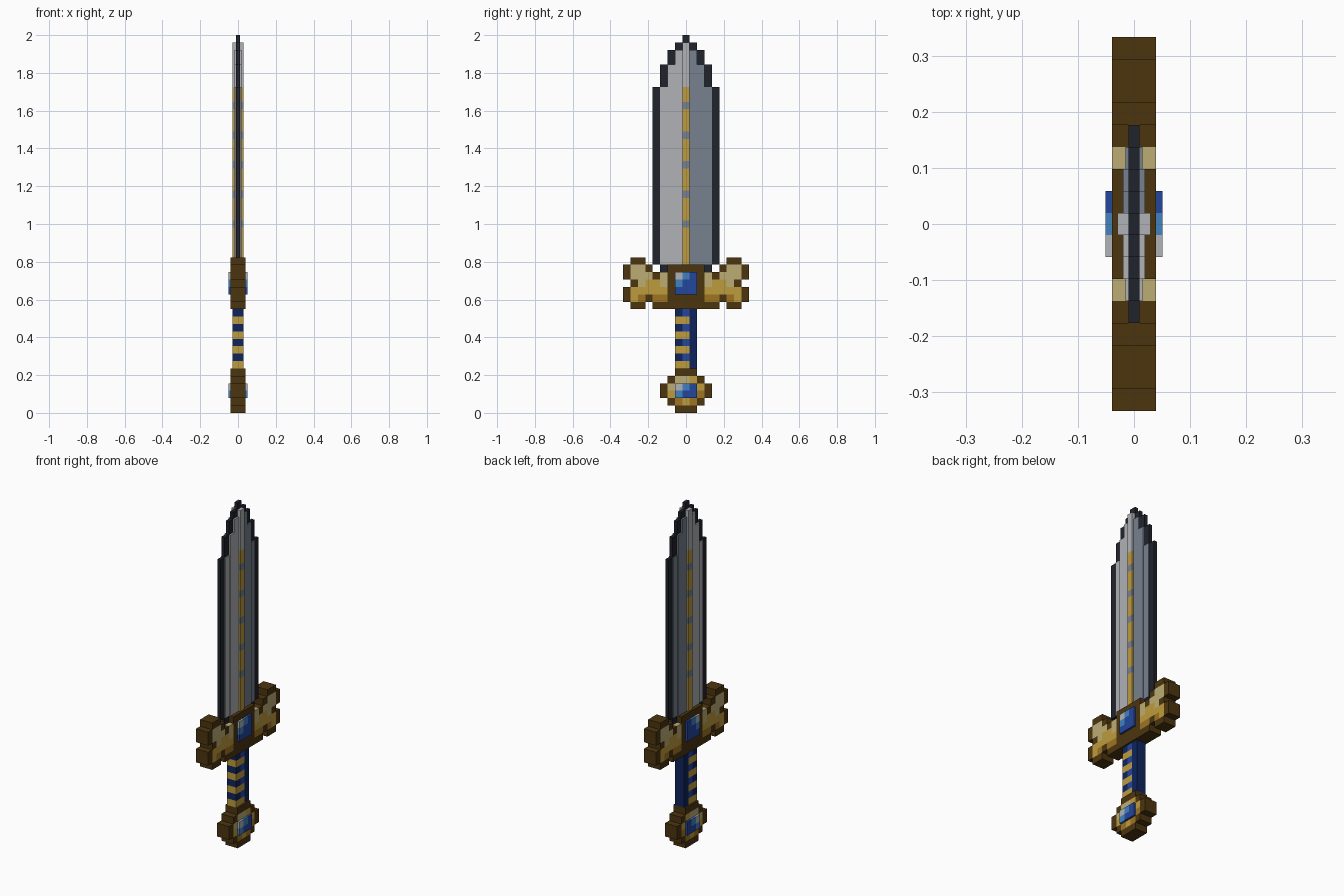
import bpy, bmesh

if "Cube" in bpy.data.objects:
    bpy.data.objects.remove(bpy.data.objects["Cube"])

V = 2 / 51  # size of one block: the sword is 17 blocks wide and 51 high


def linear(c):
    c /= 255
    return c / 12.92 if c <= 0.04045 else ((c + 0.055) / 1.055) ** 2.4


# Letter -> name and colour
PALETTE = {
    "B": ("brown", (76, 53, 15)),
    "K": ("near black", (33, 35, 44)),
    "S": ("silver", (176, 178, 182)),
    "T": ("slate", (119, 129, 143)),
    "G": ("gold", (190, 155, 60)),
    "L": ("pale gold", (188, 174, 118)),
    "D": ("dark gold", (158, 117, 36)),
    "U": ("blue", (35, 70, 158)),
    "C": ("light blue", (66, 130, 192)),
    "N": ("navy", (14, 36, 92)),
}
MATS = {}
for key, (label, rgb) in PALETTE.items():
    m = bpy.data.materials.new(label)
    m.diffuse_color = (*[linear(c) for c in rgb], 1)
    m.use_nodes = True
    m.node_tree.nodes["Principled BSDF"].inputs["Base Color"].default_value = m.diffuse_color
    MATS[key] = m


def build(name, cells):
    """cells: {(column, row): (colour letter, half thickness in blocks)}"""
    me = bpy.data.meshes.new(name)
    keys = sorted({k for k, _ in cells.values()})
    for k in keys:
        me.materials.append(MATS[k])
    bm = bmesh.new()

    def quad(points, mat):
        f = bm.faces.new([bm.verts.new((x * V, y * V, z * V)) for x, y, z in points])
        f.material_index = mat

    for (c, r), (k, h) in cells.items():
        mat = keys.index(k)
        corners = [(c - .5, r), (c + .5, r), (c + .5, r + 1), (c - .5, r + 1)]
        quad([(h, y, z) for y, z in corners], mat)
        quad([(-h, y, z) for y, z in reversed(corners)], mat)
        # side walls, only where the neighbour is missing or thinner
        for i, (dc, dr) in enumerate([(0, -1), (1, 0), (0, 1), (-1, 0)]):
            near = cells.get((c + dc, r + dr), ("", 0))[1]
            if near >= h:
                continue
            (y0, z0), (y1, z1) = corners[i], corners[(i + 1) % 4]
            spans = [(-h, h)] if near == 0 else [(-h, -near), (near, h)]
            for a, b in spans:
                quad([(a, y0, z0), (a, y1, z1), (b, y1, z1), (b, y0, z0)], mat)
    bmesh.ops.remove_doubles(bm, verts=bm.verts, dist=1e-5)
    bmesh.ops.dissolve_limit(bm, angle_limit=0.01, verts=bm.verts,
                             edges=bm.edges, delimit={'MATERIAL'})
    bmesh.ops.recalc_face_normals(bm, faces=bm.faces)
    bm.to_mesh(me)
    bm.free()
    ob = bpy.data.objects.new(name, me)
    bpy.context.collection.objects.link(ob)
    return ob


def pattern(rows, left, top, half, mirror=False):
    """Turn rows of letters (top row first) into cells."""
    cells = {}
    for i, row in enumerate(rows):
        for j, k in enumerate(row):
            if k != ".":
                cells[left + j, top - i] = (k, half)
                if mirror:
                    cells[-left - j, top - i] = (k, half)
    return cells


# Blade: thin dark rim, thicker towards the central ridge, dashed gold inlay
THICK = [0.75, 0.5, 0.5, 0.375]
blade = {(0, 50): ("K", 0.25), (-3, 19): ("K", 0.25), (3, 19): ("K", 0.25)}
for r in range(20, 50):
    inner = 3 if r < 44 else 2 if r < 47 else 1 if r < 49 else 0
    for c in range(-inner, inner + 1):
        k = "T" if c > 0 else "S"
        if c == 0 and r < 44:
            k = "T" if r % 4 == 1 and r > 21 else "G"
        blade[c, r] = (k, THICK[abs(c)])
    for c in (-inner - 1, inner + 1):
        blade[c, r] = ("K", 0.25)
build("blade", blade)

# Guard: mirrored lobed wings around a brown centre
guard = pattern([".BB.....",
                 "BLLB..BB",
                 "BLLLBLB.",
                 ".BLGGLB.",
                 "BGGGGGB.",
                 "BGDBDDBB",
                 ".BB.BBBB"], -8, 20, 1, mirror=True)
for r in (14, 15, 19):
    guard[0, r] = ("B", 1)
build("guard", guard)
build("guard_gem", pattern(["SCU", "CUU", "UUU"], -1, 18, 1.3))

# Grip: navy and blue core with gold wraps
grip = {}
for r in range(6, 14):
    for c, k in zip((-1, 0, 1), "GGN" if r % 2 == 0 else "NUN"):
        grip[c, r] = (k, 0.75)
build("grip", grip)

# Pommel with its gem
build("pommel", pattern(["..BBB..",
                         ".BLLGB.",
                         "BL...GB",
                         "BG...DB",
                         ".BDGDB.",
                         "..BBB.."], -3, 5, 1))
build("pommel_gem", pattern(["SCU", "CUU"], -1, 3, 1.3))
